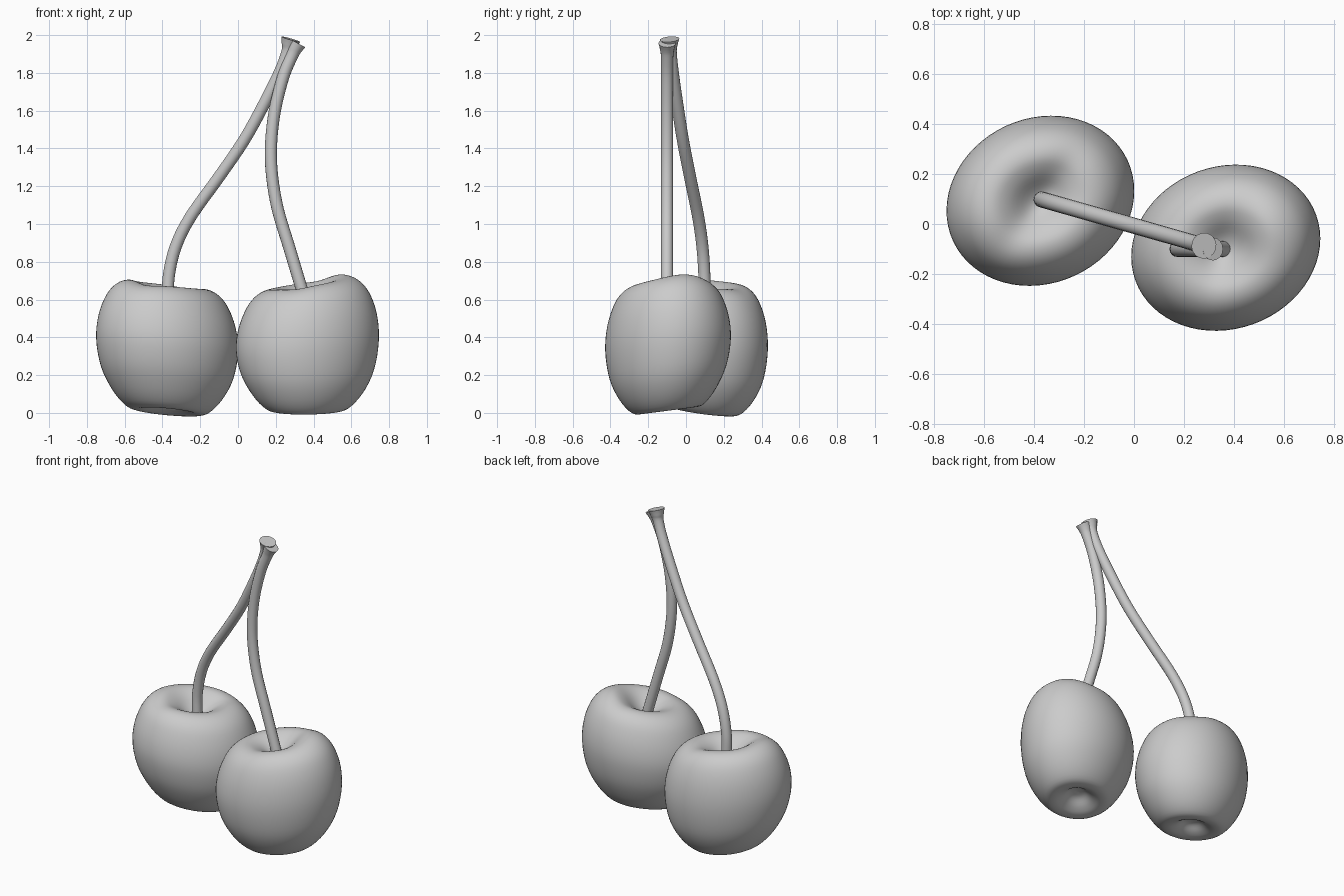
import bpy, bmesh
from math import sin, cos, pi, radians, exp
from mathutils import Vector

if "Cube" in bpy.data.objects:
    bpy.data.objects.remove(bpy.data.objects["Cube"])

# Half profile of a cherry: (relative radius, height), bottom dent to stem dent
PROFILE = [(0, .075), (.14, .065), (.28, .03), (.42, .012), (.58, .025), (.77, .1),
           (.93, .215), (1, .36), (.965, .49), (.85, .6), (.7, .66), (.52, .68),
           (.34, .662), (.15, .622), (0, .605)]


def smooth_path(pts, steps):
    """Catmull-Rom sampling through the points."""
    pts = [Vector(p) for p in pts]
    ext = [2 * pts[0] - pts[1]] + pts + [2 * pts[-1] - pts[-2]]
    out = []
    for i in range(len(pts) - 1):
        a, b, c, d = ext[i:i + 4]
        for k in range(steps):
            t = k / steps
            out.append(.5 * (2 * b + (c - a) * t + (2 * a - 5 * b + 4 * c - d) * t * t
                             + (3 * b - a - 3 * c + d) * t ** 3))
    return out + [pts[-1]]


def cherry(name, centre, axes, turn, top_slope, low_slope, groove, bump, segs=64):
    """Oval lathe with leaning top and bottom, a groove and a raised shoulder."""
    bm = bmesh.new()
    a0 = radians(turn)
    ga, gdepth = radians(groove[0]), groove[1]

    def place(r, z, t):
        u, v = axes[0] * r * cos(t), axes[1] * r * sin(t)
        x, y = u * cos(a0) - v * sin(a0), u * sin(a0) + v * cos(a0)
        w = min(max((z - .1) / .5, 0), 1)
        w = w * w * (3 - 2 * w)
        dz = w * (top_slope[0] * x + top_slope[1] * y)
        dz += (1 - w) * (low_slope[0] * x + low_slope[1] * y)
        along, across = x * cos(ga) + y * sin(ga), -x * sin(ga) + y * cos(ga)
        dz -= w * gdepth * exp(-(across / .07) ** 2 - (along / .22) ** 2)
        dz += w * bump[2] * exp(-((x - bump[0]) ** 2 + (y - bump[1]) ** 2) / .015)
        return bm.verts.new((centre[0] + x, centre[1] + y, centre[2] + z + dz))

    prof = smooth_path(PROFILE, 4)
    bottom = place(0, prof[0][1], 0)
    rings = [[place(p[0], p[1], 2 * pi * i / segs) for i in range(segs)] for p in prof[1:-1]]
    top = place(0, prof[-1][1], 0)
    for i in range(segs):
        j = (i + 1) % segs
        bm.faces.new((bottom, rings[0][j], rings[0][i]))
        bm.faces.new((top, rings[-1][i], rings[-1][j]))
        for lo, hi in zip(rings, rings[1:]):
            bm.faces.new((lo[i], lo[j], hi[j], hi[i]))
    for f in bm.faces:
        f.smooth = True
    me = bpy.data.meshes.new(name)
    bm.to_mesh(me)
    bm.free()
    ob = bpy.data.objects.new(name, me)
    bpy.context.collection.objects.link(ob)


def stem(name, pts, radii):
    """Round tube along a path with a flared tip, turned into a mesh."""
    cu = bpy.data.curves.new(name, 'CURVE')
    cu.dimensions = '3D'
    cu.bevel_depth = 1
    cu.bevel_resolution = 6
    cu.use_fill_caps = True
    path = smooth_path([(*p, r) for p, r in zip(pts, radii)], 4)
    sp = cu.splines.new('POLY')
    sp.points.add(len(path) - 1)
    for pt, p in zip(sp.points, path):
        pt.co = (p[0], p[1], p[2], 1)
        pt.radius = p[3]
    ob = bpy.data.objects.new(name, cu)
    bpy.context.collection.objects.link(ob)
    bpy.ops.object.select_all(action='DESELECT')
    ob.select_set(True)
    bpy.context.view_layer.objects.active = ob
    bpy.ops.object.convert(target='MESH')
    bpy.ops.object.shade_smooth_by_angle(angle=radians(50))


# Fruit
cherry("left_cherry", (-.375, .093, -.005), (.385, .33), 25,
       (-.1, .02), (-.08, -.12), (53, .025), (-.18, -.05, .012))
cherry("right_cherry", (.3675, -.095, 0), (.385, .325), 20,
       (.13, .06), (.0, .13), (70, .015), (.14, .07, .028))

# Stems
left = [(-.37, .58), (-.367, .72), (-.33, .88), (-.25, 1.04), (-.1, 1.25),
        (.03, 1.44), (.13, 1.62), (.22, 1.8), (.262, 1.91), (.272, 1.95), (.28, 1.978)]
stem("left_stem", [(x, -.007 - .285 * x, z) for x, z in left],
     [.032] * 8 + [.033, .042, .052])
right = [(.36, .58), (.33, .68), (.27, .88), (.21, 1.08), (.18, 1.26), (.175, 1.42),
         (.195, 1.6), (.24, 1.78), (.285, 1.89), (.302, 1.93), (.316, 1.957)]
stem("right_stem", [(x, -.1, z) for x, z in right],
     [.032] * 8 + [.033, .039, .046])
